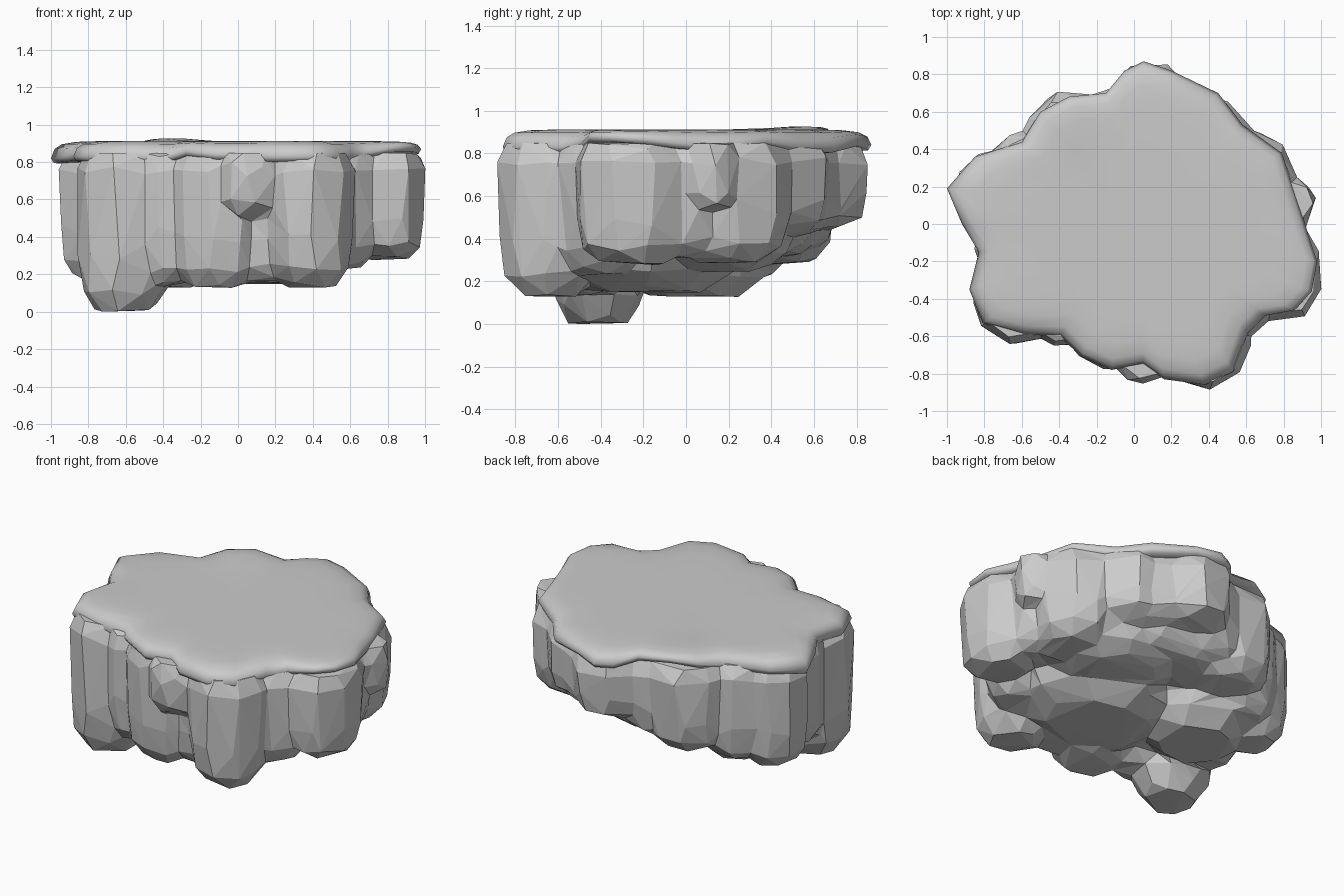
import bpy, bmesh, math, random
from mathutils import Vector

if "Cube" in bpy.data.objects:
    bpy.data.objects.remove(bpy.data.objects["Cube"])

random.seed(4)


def make_object(name, bm):
    mesh = bpy.data.meshes.new(name)
    bm.to_mesh(mesh)
    bm.free()
    obj = bpy.data.objects.new(name, mesh)
    bpy.context.collection.objects.link(obj)
    return obj


def apply_modifier(obj, kind, **settings):
    mod = obj.modifiers.new(kind.lower(), kind)
    for key, value in settings.items():
        setattr(mod, key, value)
    bpy.context.view_layer.objects.active = obj
    bpy.ops.object.modifier_apply(modifier=mod.name)


def rock_column(cx, cy, rx, ry, z0, sides=9):
    """Faceted convex boulder hanging from the plateau down to z0."""
    h = 0.85 - z0
    rings = [(z0, 0.62), (z0 + 0.12 * h, 0.91), (z0 + 0.35 * h, 1.0),
             (0.75, 1.03), (0.85, 0.88)]
    bm = bmesh.new()
    phase = random.random() * math.tau
    wob = [random.uniform(0.97, 1.06) for _ in range(sides)]
    for k, (z, s) in enumerate(rings):
        for i in range(sides):
            a = phase + math.tau * (i + random.uniform(-0.15, 0.15)) / sides
            r = s * wob[i] * random.uniform(0.98, 1.03)
            dz = 0 if k == 4 else random.uniform(0, 0.03) if i else 0
            bm.verts.new((cx + rx * r * math.cos(a), cy + ry * r * math.sin(a), z + dz))
    res = bmesh.ops.convex_hull(bm, input=bm.verts)
    junk = {g for g in res["geom_interior"] + res["geom_unused"]
            if isinstance(g, bmesh.types.BMVert)}
    bmesh.ops.delete(bm, geom=list(junk), context='VERTS')
    bmesh.ops.recalc_face_normals(bm, faces=bm.faces)
    return make_object("rock_column", bm)


# Rock columns: centre x, centre y, radius x, radius y, bottom z
columns = [
    (0.10, -0.20, 0.52, 0.45, 0.14),    # core
    (-0.45, 0.03, 0.38, 0.34, 0.12),
    (0.30, 0.18, 0.42, 0.35, 0.24),
    (0.00, 0.36, 0.42, 0.28, 0.30),
    (-0.61, -0.41, 0.25, 0.22, -0.01),  # front left, longest
    (-0.12, -0.55, 0.25, 0.23, 0.12),   # front
    (0.38, -0.64, 0.23, 0.23, 0.12),
    (0.80, -0.25, 0.20, 0.27, 0.27),    # right
    (0.66, 0.20, 0.20, 0.27, 0.28),
    (0.39, 0.43, 0.24, 0.24, 0.42),     # back
    (0.08, 0.61, 0.23, 0.24, 0.44),
    (-0.34, 0.45, 0.26, 0.24, 0.27),
    (-0.75, 0.18, 0.20, 0.20, 0.17),    # left
]
fillers = [                             # bridges between neighbouring columns
    (-0.38, -0.44, 0.20, 0.20, 0.14), (0.14, -0.54, 0.20, 0.18, 0.15),
    (0.56, -0.40, 0.18, 0.20, 0.22), (0.72, -0.02, 0.18, 0.20, 0.31),
    (0.57, 0.33, 0.17, 0.17, 0.36), (0.25, 0.54, 0.20, 0.19, 0.43),
    (-0.13, 0.53, 0.20, 0.17, 0.36), (-0.55, 0.30, 0.22, 0.19, 0.21),
    (-0.70, -0.12, 0.15, 0.20, 0.16),
]
boulders = [                            # small overhanging lumps
    (0.05, -0.72, 0.15, 0.13, 0.50), (0.87, 0.12, 0.10, 0.12, 0.54),
]
parts = columns + fillers + boulders
rock = rock_column(*parts[0])
rock.name = "rock_base"
for c in parts[1:]:
    part = rock_column(*c)
    apply_modifier(rock, 'BOOLEAN', operation='UNION', solver='EXACT', object=part)
    bpy.data.objects.remove(part)
# Fuse the columns, soften the valleys, then cut down to large flat facets
apply_modifier(rock, 'REMESH', mode='VOXEL', voxel_size=0.025)
apply_modifier(rock, 'SMOOTH', factor=0.5, iterations=5)
apply_modifier(rock, 'DECIMATE', ratio=700 / (2 * len(rock.data.polygons)))
for p in rock.data.polygons:
    p.use_smooth = False
low = min(v.co.z for v in rock.data.vertices)
for v in rock.data.vertices:
    v.co.z -= low * (1 - min(1, max(0, v.co.z / 0.8)))

# Grass cap: outline x, y and height of its lip
outline = [
    (0.98, -0.20, .87), (0.93, -0.05, .85), (0.87, 0.15, .83), (0.79, 0.38, .86),
    (0.58, 0.53, .83), (0.45, 0.70, .83), (0.20, 0.82, .86), (0.05, 0.87, .84),
    (-0.05, 0.82, .84), (-0.15, 0.70, .87), (-0.35, 0.68, .90), (-0.50, 0.60, .88),
    (-0.60, 0.44, .84), (-0.85, 0.36, .84), (-1.00, 0.19, .82), (-0.92, 0.00, .83),
    (-0.83, -0.15, .84), (-0.88, -0.35, .83), (-0.81, -0.53, .83), (-0.60, -0.59, .83),
    (-0.40, -0.60, .82), (-0.28, -0.71, .86), (-0.12, -0.78, .84), (0.05, -0.75, .84),
    (0.16, -0.83, .83), (0.38, -0.86, .83), (0.53, -0.79, .83), (0.61, -0.58, .83),
    (0.70, -0.49, .85), (0.86, -0.46, .88), (0.95, -0.36, .88),
]
bm = bmesh.new()
rings = []
for inset, step in ((0.07, -0.03), (0.015, -0.025), (0.0, 0.0), (0.02, 0.55),
                    (0.06, 0.82), (0.14, 0.96), (0.26, 1.0), (0.45, 1.0)):
    ring = []
    for x, y, z in outline:
        p = Vector((x, y))
        p -= p.normalized() * inset
        top = 0.912 + 0.025 * max(0, 1 - (p - Vector((-0.4, 0.6))).length / 0.3)
        zz = z + step if step <= 0 else z + (top - z) * step
        ring.append(bm.verts.new((p.x, p.y, zz)))
    rings.append(ring)
n = len(outline)
for a, b in zip(rings, rings[1:]):
    for i in range(n):
        j = (i + 1) % n
        bm.faces.new((a[i], a[j], b[j], b[i]))
for ring, z in ((rings[-1], 0.912), (rings[0], 0.82)):
    mid = bm.verts.new((0, 0, z))
    for i in range(n):
        bm.faces.new((ring[i], ring[(i + 1) % n], mid))
bmesh.ops.recalc_face_normals(bm, faces=bm.faces)
for f in bm.faces:
    f.smooth = True
make_object("grass_cap", bm)
